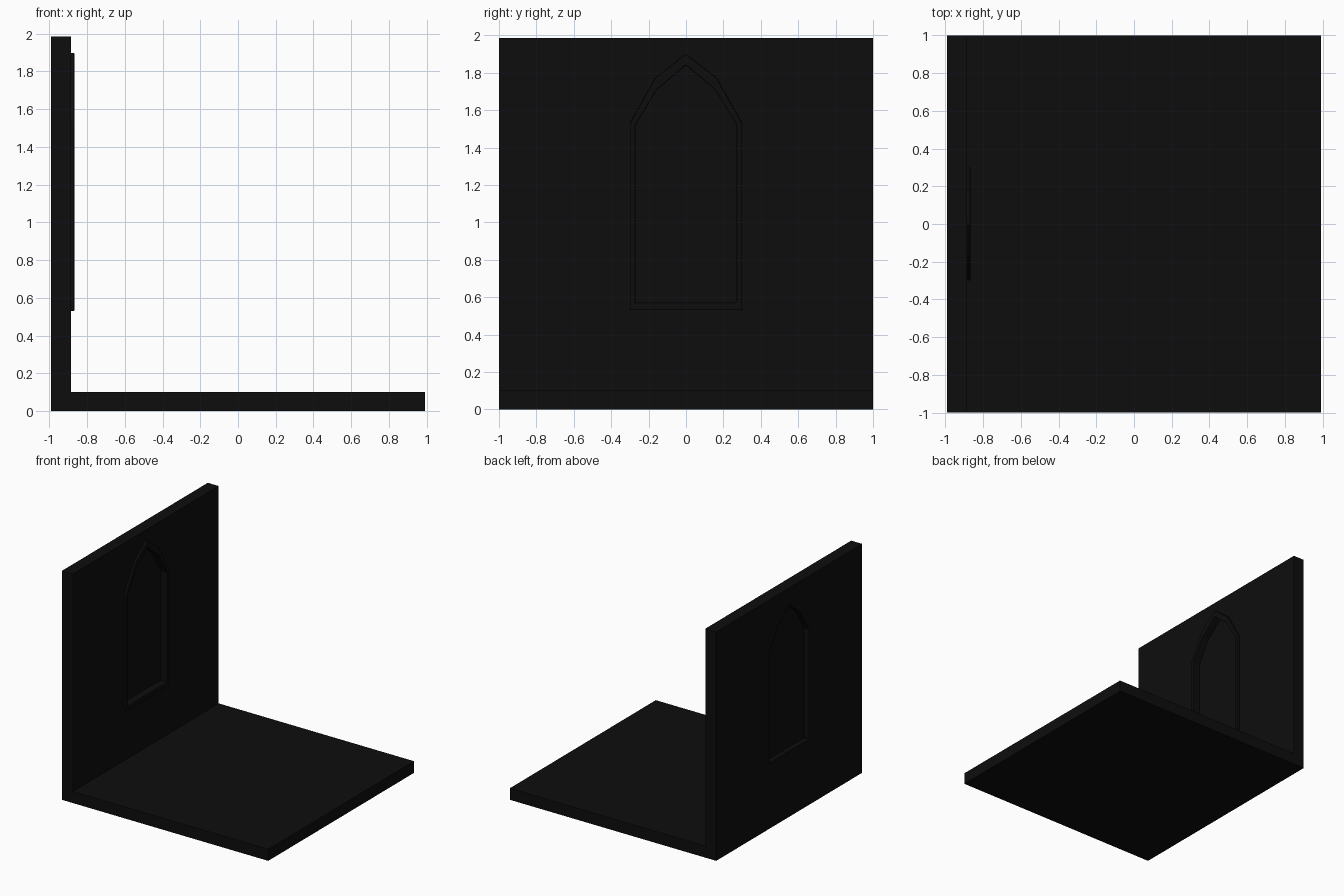
import bpy, bmesh
from math import radians

cube = bpy.data.objects.get("Cube")
if cube:
    bpy.data.objects.remove(cube, do_unlink=True)

black = bpy.data.materials.new("soft_black")
black.use_nodes = True
colour = (0.004, 0.004, 0.004, 1)
black.diffuse_color = colour
black.node_tree.nodes["Principled BSDF"].inputs["Base Color"].default_value = colour


def arch(half, bottom, shoulder, knee, top):
    """Pointed window outline as (y, z) points."""
    right = [(half, bottom), (half, shoulder), knee]
    return right + [(0, top)] + [(-y, z) for y, z in reversed(right)]


def rect(y, z0, z1):
    return [(-y, z0), (y, z0), (y, z1), (-y, z1)]


def slab(name, outlines, x0, x1, bevel=0):
    """Fill the outlines (later ones are holes) and extrude from x0 to x1."""
    curve = bpy.data.curves.new(name, 'CURVE')
    curve.dimensions = '2D'
    curve.fill_mode = 'BOTH'
    curve.extrude = (x1 - x0) / 2
    for points in outlines:
        spline = curve.splines.new('POLY')
        spline.points.add(len(points) - 1)
        for p, (y, z) in zip(spline.points, points):
            p.co = (y, z, 0, 1)
        spline.use_cyclic_u = True
    obj = bpy.data.objects.new(name, curve)
    bpy.context.collection.objects.link(obj)
    obj.rotation_euler = (radians(90), 0, radians(90))
    obj.location.x = (x0 + x1) / 2
    bpy.ops.object.select_all(action='DESELECT')
    obj.select_set(True)
    bpy.context.view_layer.objects.active = obj
    bpy.ops.object.convert(target='MESH')
    obj = bpy.context.object
    obj.name = name
    # Weld the caps to the sides
    bm = bmesh.new()
    bm.from_mesh(obj.data)
    bmesh.ops.remove_doubles(bm, verts=bm.verts, dist=0.0005)
    bmesh.ops.recalc_face_normals(bm, faces=bm.faces)
    for f in bm.faces:
        f.smooth = False
    bm.to_mesh(obj.data)
    bm.free()
    obj.data.materials.clear()
    obj.data.materials.append(black)
    if bevel:
        mod = obj.modifiers.new("rounded_edges", 'BEVEL')
        mod.width = bevel
        mod.segments = 2
        mod.limit_method = 'ANGLE'
    return obj


outer = arch(0.30, 0.53, 1.53, (0.165, 1.77), 1.90)
inner = arch(0.27, 0.57, 1.52, (0.155, 1.71), 1.84)

# Floor, and a wall pierced by the window opening
slab("floor", [rect(1, 0, 0.10)], -0.885, 0.99)
slab("wall", [rect(1, 0, 1.985), inner], -0.99, -0.885)

# Raised window surround and the pane set inside the wall
slab("window_frame", [outer, inner], -0.90, -0.866, 0.006)
slab("window_pane", [inner], -0.945, -0.93)
